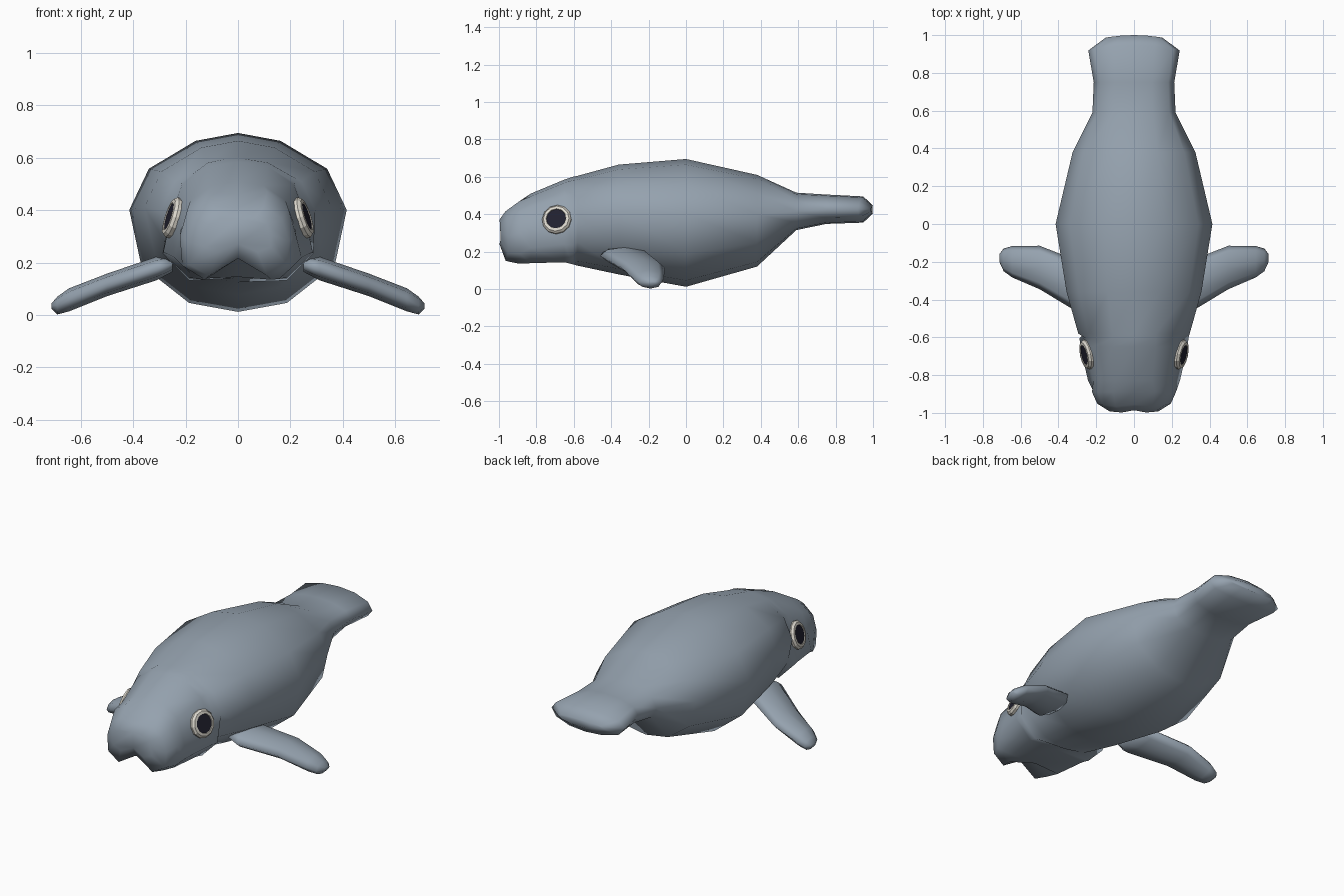
import bpy, bmesh, math
from mathutils import Vector

cube = bpy.data.objects.get("Cube")
if cube:
    bpy.data.objects.remove(cube, do_unlink=True)


def material(name, rgb, rough=0.6):
    m = bpy.data.materials.new(name)
    m.use_nodes = True
    m.diffuse_color = (*rgb, 1)
    bsdf = m.node_tree.nodes["Principled BSDF"]
    bsdf.inputs["Base Color"].default_value = (*rgb, 1)
    bsdf.inputs["Roughness"].default_value = rough
    return m


SKIN = material("blue grey skin", (0.30, 0.36, 0.425))
RIM = material("eye white", (0.72, 0.69, 0.62))
PUPIL = material("dark pupil", (0.015, 0.015, 0.028))


def loft(name, rings, mats, smooth=True):
    """Skin closed rings of equal length and cap both ends."""
    bm = bmesh.new()
    loops = [[bm.verts.new(p) for p in ring] for ring in rings]
    n = len(loops[0])
    for a, b in zip(loops, loops[1:]):
        for i in range(n):
            j = (i + 1) % n
            bm.faces.new((a[i], a[j], b[j], b[i]))
    bm.faces.new(loops[0])
    bm.faces.new(loops[-1])
    bmesh.ops.recalc_face_normals(bm, faces=bm.faces[:])
    for f in bm.faces:
        f.smooth = smooth
    mesh = bpy.data.meshes.new(name)
    bm.to_mesh(mesh)
    bm.free()
    for m in mats:
        mesh.materials.append(m)
    ob = bpy.data.objects.new(name, mesh)
    bpy.context.collection.objects.link(ob)
    return ob


# Half cross-sections, top to bottom: (share of half width, share of height)
MUZZLE = [(0, .97), (.5, 1), (.86, .82), (1, .5), (.96, .16), (.57, 0), (0, .25)]
HEAD = [(0, 1), (.40, .96), (.75, .80), (.89, .55), (1, .22), (.65, 0), (0, .02)]
BODY = [(0, 1), (.39, .956), (.82, .80), (1, .57), (.89, .26), (.45, .05), (0, 0)]
TAIL = [(0, 1), (.45, .96), (.85, .80), (1, .5), (.85, .2), (.45, .04), (0, 0)]

# Body stations, nose to tail: section, y, top, bottom, half width, sweep
STATIONS = [
    (MUZZLE, -1.00, .37, .24, .13, .5),
    (MUZZLE, -.970, .415, .15, .195, .5),
    (MUZZLE, -.89, .47, .135, .222, 0),
    (HEAD, -.83, .51, .138, .243, 0),
    (HEAD, -.65, .585, .143, .285, 0),
    (HEAD, -.605, .60, .132, .288, 0),
    (BODY, -.58, .605, .125, .295, 0),
    (BODY, -.36, .665, .078, .357, 0),
    (BODY, 0, .695, .012, .415, 0),
    (BODY, .38, .61, .12, .325, 0),
    (TAIL, .59, .515, .315, .22, 0),
    (TAIL, .75, .505, .348, .213, 0),
    (TAIL, .948, .495, .355, .242, -.5),
    (TAIL, 1.0, .445, .405, .15, -.6),
]


def body_ring(section, y, top, bottom, half, sweep):
    right = []
    for u, v in section:
        x = u * half
        notch = .014 if section is MUZZLE and u == 0 and sweep else 0
        right.append((x, y + sweep * x * x + notch, bottom + v * (top - bottom)))
    left = [(-x, yy, z) for x, yy, z in right[-2:0:-1]]
    return right + left


loft("body", [body_ring(*s) for s in STATIONS], [SKIN])

# Flipper stations: x, y centre, half chord, z centre, half thickness
FLIPPER = [
    (.25, -.335, .11, .195, .030),
    (.31, -.325, .135, .178, .045),
    (.50, -.230, .115, .115, .043),
    (.645, -.200, .083, .058, .044),
    (.69, -.190, .060, .036, .034),
    (.712, -.180, .022, .034, .010),
]


def circle(n):
    return [(math.cos(2 * math.pi * i / n), math.sin(2 * math.pi * i / n))
            for i in range(n)]


for side, label in ((1, "left"), (-1, "right")):
    loft(label + "_flipper",
         [[(side * x, y + c * chord, z + s * thick) for c, s in circle(8)]
          for x, y, chord, z, thick in FLIPPER], [SKIN])

    # Eye: bevelled pale rim around a flat dark pupil
    normal = Vector((side * .93, -.20, .30)).normalized()
    across = normal.cross(Vector((0, 0, 1))).normalized()
    up = across.cross(normal)
    centre = Vector((side * .244, -.69, .37))
    profile = [(.076, -.03), (.080, .010), (.070, .022), (.055, .024), (.053, .020)]
    eye = loft(label + "_eye",
               [[centre + normal * h + (across * c + up * s) * r
                 for c, s in circle(12)] for r, h in profile],
               [RIM, PUPIL], smooth=False)
    eye.data.polygons[len(eye.data.polygons) - 1].material_index = 1
